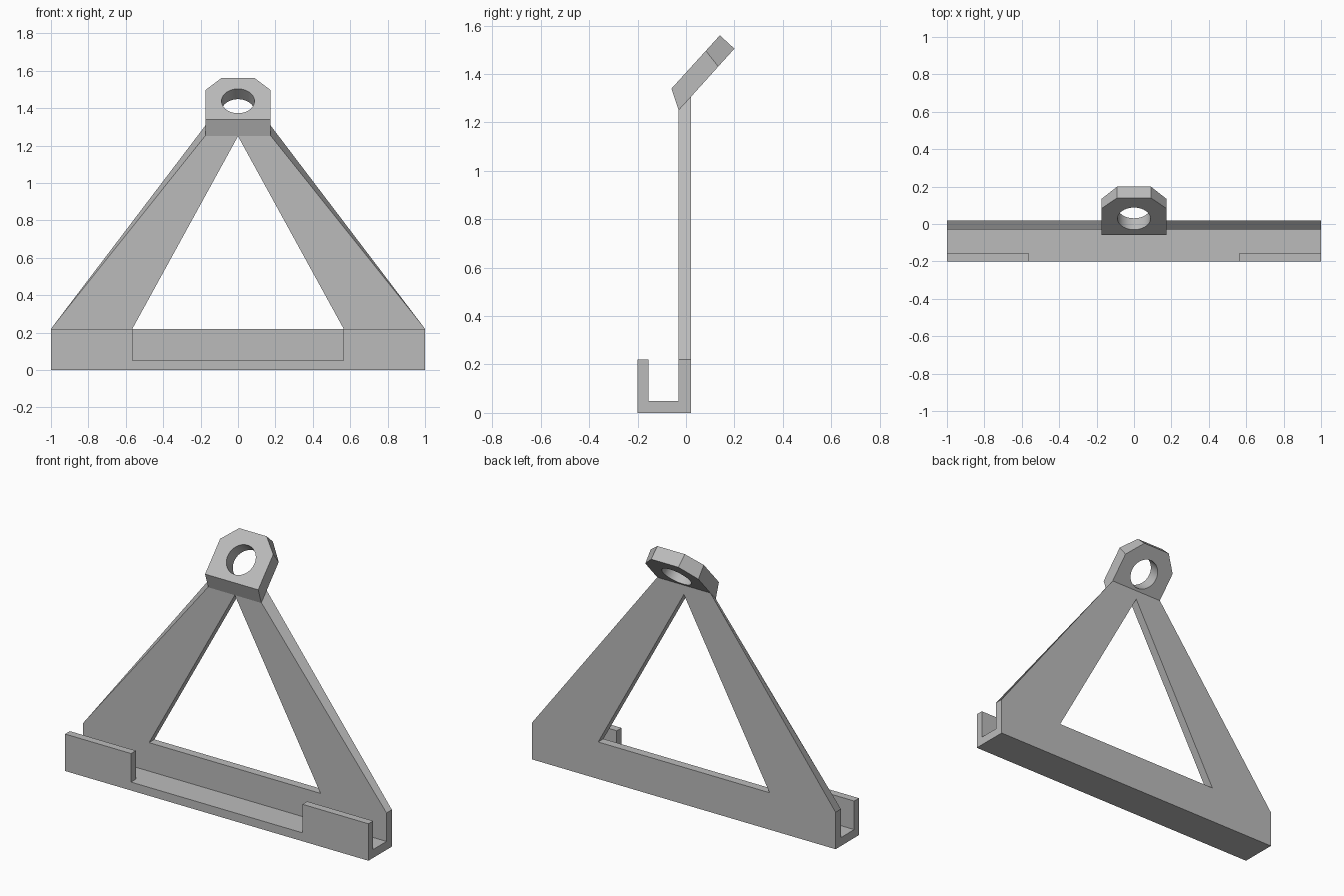
import bpy, bmesh
from math import atan2, pi
from mathutils import Vector

if "Cube" in bpy.data.objects:
    bpy.data.objects.remove(bpy.data.objects["Cube"], do_unlink=True)

GREY = (0.5, 0.5, 0.5, 1.0)
grey = bpy.data.materials.new("plain grey")
grey.use_nodes = True
grey.diffuse_color = GREY
grey.node_tree.nodes["Principled BSDF"].inputs["Base Color"].default_value = GREY

HALF_TOP = 0.175                      # half width of the tab and frame top
FRONT, BACK, STEP = -0.03, 0.02, 0.22  # frame faces and channel height


def loft(name, start, end):
    """Solid between two matching outlines of 3D points."""
    bm = bmesh.new()
    a = [bm.verts.new(p) for p in start]
    b = [bm.verts.new(p) for p in end]
    bm.faces.new(a)
    bm.faces.new(b[::-1])
    for i in range(len(a)):
        j = (i + 1) % len(a)
        bm.faces.new((a[i], b[i], b[j], a[j]))
    bmesh.ops.recalc_face_normals(bm, faces=bm.faces)
    mesh = bpy.data.meshes.new(name)
    bm.to_mesh(mesh)
    bm.free()
    mesh.materials.append(grey)
    obj = bpy.data.objects.new(name, mesh)
    bpy.context.collection.objects.link(obj)
    return obj


def cut(obj, cutter):
    """Subtract a cutter and remove it afterwards."""
    bpy.context.view_layer.objects.active = obj
    mod = obj.modifiers.new("cut", "BOOLEAN")
    mod.operation, mod.solver, mod.object = "DIFFERENCE", "EXACT", cutter
    bpy.ops.object.modifier_apply(modifier=mod.name)
    bpy.data.objects.remove(cutter, do_unlink=True)


# Hooked channel along the bottom, with its front lip notched in the middle
hook = [(-0.2, 0), (BACK, 0), (BACK, STEP), (FRONT, STEP),
        (FRONT, 0.05), (-0.155, 0.05), (-0.155, STEP), (-0.2, STEP)]
channel = loft("bottom_channel", [(-1, y, z) for y, z in hook],
               [(1, y, z) for y, z in hook])
notch = [(-0.3, 0.05), (-0.1, 0.05), (-0.1, 0.4), (-0.3, 0.4)]
cut(channel, loft("notch_cutter", [(-0.565, y, z) for y, z in notch],
                  [(0.565, y, z) for y, z in notch]))


# Sloping legs meeting at the apex; the rear edge reaches higher
def leg_outline(y, top):
    return [(0.565, y, STEP), (1, y, STEP), (HALF_TOP, y, top),
            (0, y, top), (0, y, 1.25)]


leg = loft("frame_legs", leg_outline(FRONT, 1.252), leg_outline(BACK, 1.306))
mirror = leg.modifiers.new("mirror", "MIRROR")
mirror.use_clip = True

# Tilted tab with clipped corners and a round hole
low_front, high_front = Vector((0, -0.06, 1.34)), Vector((0, 0.14, 1.56))
low_back, high_back = Vector((0, FRONT, 1.25)), Vector((0, 0.2, 1.505))


def tab_outline(low, high):
    shoulder = low.lerp(high, 0.71)
    half = [(HALF_TOP, low), (HALF_TOP, shoulder), (0.09, high)]
    right = [p + Vector((x, 0, 0)) for x, p in half]
    return right + [Vector((-p.x, p.y, p.z)) for p in reversed(right)]


tab = loft("top_tab", tab_outline(low_front, high_front),
           tab_outline(low_back, high_back))
slope = high_front - low_front
bpy.ops.mesh.primitive_cylinder_add(
    vertices=48, radius=0.088, depth=0.5, location=(0, 0.029, 1.4375),
    rotation=(atan2(slope.z, slope.y), 0, 0))
cutter = bpy.context.object
cutter.name = "hole_cutter"
cutter.data.materials.append(grey)
cut(tab, cutter)

# Smooth the bore while keeping every other edge crisp
bpy.ops.object.select_all(action="DESELECT")
tab.select_set(True)
bpy.context.view_layer.objects.active = tab
bpy.ops.object.shade_smooth_by_angle(angle=pi / 6)
